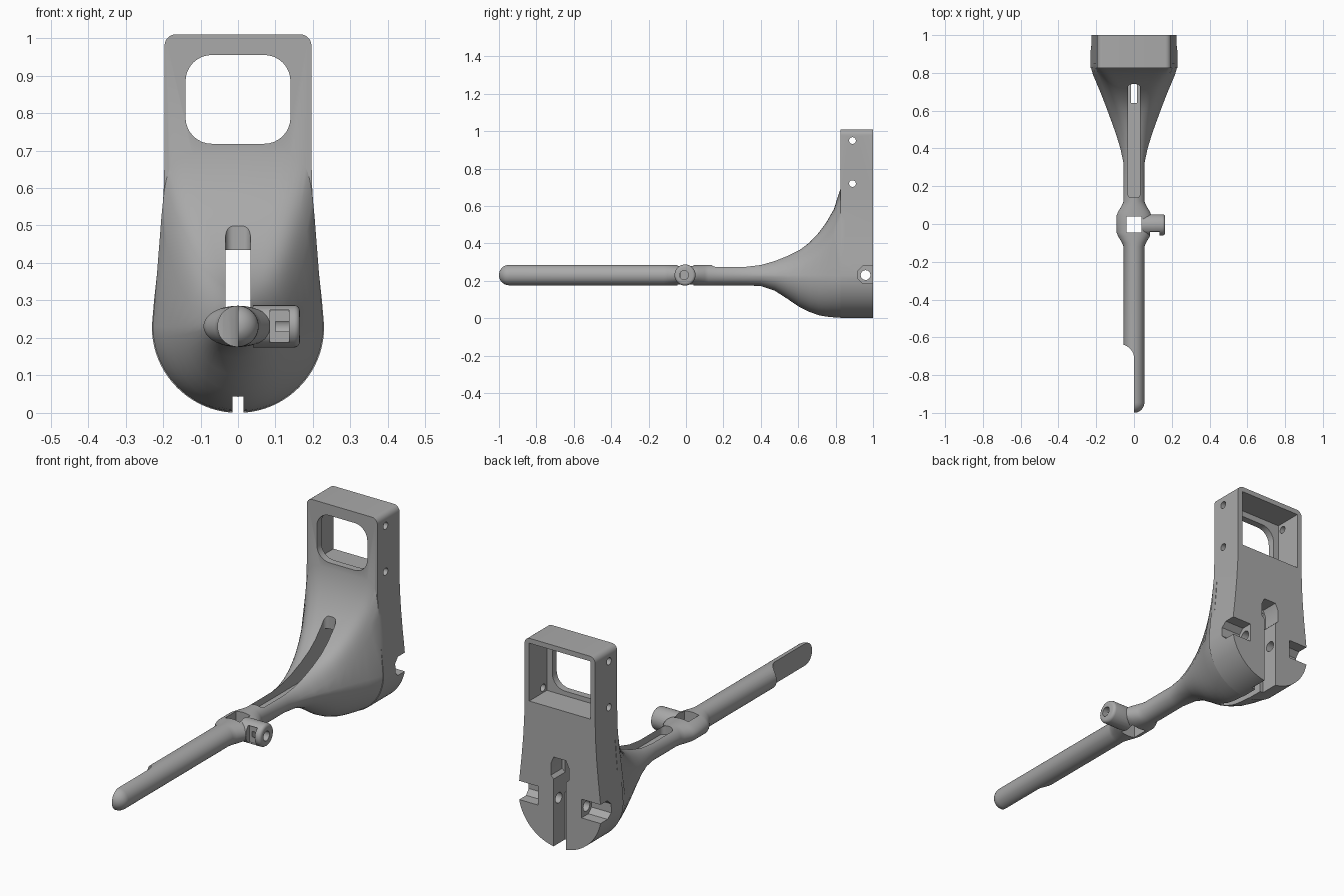
import bpy, bmesh, math
from mathutils import Vector

if "Cube" in bpy.data.objects:
    bpy.data.objects.remove(bpy.data.objects["Cube"], do_unlink=True)

grey = bpy.data.materials.new("plain grey")
grey.use_nodes = True
colour = (0.4, 0.4, 0.4, 1)
grey.diffuse_color = colour
grey.node_tree.nodes["Principled BSDF"].inputs["Base Color"].default_value = colour

AXIS_Z = 0.231   # height of the rod axis
ROD = 0.055      # rod radius


def finish(bm, name):
    bmesh.ops.recalc_face_normals(bm, faces=bm.faces[:])
    mesh = bpy.data.meshes.new(name)
    bm.to_mesh(mesh)
    bm.free()
    mesh.materials.append(grey)
    ob = bpy.data.objects.new(name, mesh)
    bpy.context.collection.objects.link(ob)
    return ob


def prism(name, points, axis, a, b, bevel=0):
    """Extrude a 2D outline along an axis from a to b, rounding the far rim."""
    place = {"x": lambda p, d: (d, p[0], p[1]),
             "y": lambda p, d: (p[0], d, p[1]),
             "z": lambda p, d: (p[0], p[1], d)}[axis]
    bm = bmesh.new()
    ends = [[bm.verts.new(place(p, d)) for p in points] for d in (a, b)]
    n = len(points)
    for ring in ends:
        bm.faces.new(ring)
    for i in range(n):
        j = (i + 1) % n
        bm.faces.new((ends[0][i], ends[0][j], ends[1][j], ends[1][i]))
    if bevel:
        rim = [e for e in bm.edges if all(v in ends[1] for v in e.verts)]
        bmesh.ops.bevel(bm, geom=rim, offset=bevel, segments=4, profile=0.5, affect="EDGES")
    return finish(bm, name)


def circle(u, v, r, n=32):
    return [(u + r * math.cos(math.tau * i / n), v + r * math.sin(math.tau * i / n)) for i in range(n)]


def round_rect(u0, u1, v0, v1, r, n=8):
    pts = []
    corners = [(u1 - r, v1 - r), (u0 + r, v1 - r), (u0 + r, v0 + r), (u1 - r, v0 + r)]
    for k, (u, v) in enumerate(corners):
        for i in range(n + 1):
            a = math.pi / 2 * (k + i / n)
            pts.append((u + r * math.cos(a), v + r * math.sin(a)))
    return pts


def rect(u0, u1, v0, v1):
    return [(u0, v0), (u1, v0), (u1, v1), (u0, v1)]


def mirrored(half):
    return half + [(-u, v) for u, v in reversed(half)]


def combine(target, other, operation):
    mod = target.modifiers.new("join", "BOOLEAN")
    mod.operation = operation
    mod.solver = "EXACT"
    mod.object = other
    bpy.context.view_layer.objects.active = target
    bpy.ops.object.modifier_apply(modifier=mod.name)
    bpy.data.objects.remove(other, do_unlink=True)


def section(y, w, t, top, bottom, n, count=48):
    """Half ellipse below the axis, soft trapezoid above it."""
    pts = []
    for i in range(count):
        a = math.tau * i / count
        c, s = math.cos(a), math.sin(a)
        if s > 1e-6:
            k = s ** (2 / n)
            x = math.copysign(abs(c) ** (2 / n), c) * (w + (t - w) * k)
            z = AXIS_Z + (top - AXIS_Z) * k
        else:
            x, z = w * c, AXIS_Z + (AXIS_Z - bottom) * s
        pts.append(Vector((x, y, z)))
    return pts


# Rod with domed tip, widened hub and flare into the plate
def round_station(y, w, r=ROD):
    return (y, w, w, AXIS_Z + r, AXIS_Z - r, 2)


stations = []
for i in range(1, 9):
    a = math.pi / 2 * i / 8
    r = ROD * math.sin(a)
    stations.append(round_station(-0.945 - ROD * math.cos(a), r, r))
for y, w in ((-0.12, ROD), (-0.1, 0.063), (-0.065, 0.084), (-0.045, 0.092),
             (0.045, 0.092), (0.065, 0.084), (0.1, 0.063), (0.12, ROD), (0.32, ROD)):
    stations.append(round_station(y, w))
stations += [
    (0.40, 0.072, 0.058, 0.292, 0.172, 2.3),
    (0.475, 0.095, 0.066, 0.31, 0.147, 2.8),
    (0.545, 0.12, 0.08, 0.335, 0.102, 3.5),
    (0.61, 0.144, 0.1, 0.367, 0.058, 4.5),
    (0.66, 0.163, 0.117, 0.405, 0.033, 5.5),
    (0.71, 0.183, 0.136, 0.458, 0.015, 6),
    (0.75, 0.2, 0.152, 0.512, 0.008, 7),
    (0.79, 0.217, 0.172, 0.582, 0.004, 8),
    (0.825, 0.227, 0.192, 0.69, 0.002, 9),
    (0.85, 0.227, 0.192, 0.69, 0.002, 9),
]
bm = bmesh.new()
rings = [[bm.verts.new(p) for p in section(*s)] for s in stations]
for r0, r1 in zip(rings, rings[1:]):
    for i in range(len(r0)):
        j = (i + 1) % len(r0)
        bm.faces.new((r0[i], r0[j], r1[j], r1[i]))
bm.faces.new(rings[0])
bm.faces.new(rings[-1])
body = finish(bm, "bracket_with_rod")

# Upright plate: round foot, gently narrowing sides, rounded top corners
half = [(0.23 * math.sin(math.pi / 2 * i / 20), 0.23 - 0.23 * math.cos(math.pi / 2 * i / 20))
        for i in range(1, 21)]
half += [(0.224, 0.3), (0.213, 0.4), (0.204, 0.5), (0.198, 0.6), (0.196, 0.68)]
half += [(0.166 + 0.03 * math.cos(a * math.pi / 12), 0.98 + 0.03 * math.sin(a * math.pi / 12))
         for a in range(7)]
combine(body, prism("plate", mirrored(half), "y", 0.825, 1.0), "UNION")

# Side arm on the hub
combine(body, prism("side_arm", circle(-0.005, AXIS_Z, 0.0565), "x", 0.0, 0.165, 0.015), "UNION")

# Openings
cutters = [
    # window and the open box behind it
    ("window", round_rect(-0.14, 0.14, 0.718, 0.955, 0.07), "y", 0.7, 1.1),
    ("box_cavity", rect(-0.17, 0.17, 0.695, 0.985), "y", 0.86, 1.1),
    # long groove on top and its tunnel through the plate
    ("top_groove", round_rect(-0.033, 0.033, 0.14, 0.74, 0.02), "z", 0.24, 0.65),
    ("tunnel", rect(-0.0331, 0.0331, 0.241, 0.435), "y", 0.7, 1.1),
    # thin slit through the foot and the keyed slot at the back
    ("foot_slit", rect(-0.015, 0.015, 0.64, 1.1), "z", -0.1, 0.3),
    ("back_slot", mirrored([(0.034, -0.1), (0.034, 0.34), (0.05, 0.355), (0.05, 0.415), (0.034, 0.45)]),
     "y", 0.91, 1.1),
    # cross pin hole and screw holes
    ("pin_hole", circle(0.96, AXIS_Z, 0.026), "x", -0.3, 0.3),
    ("upper_screw_hole", circle(0.89, 0.95, 0.018), "x", -0.3, 0.3),
    ("lower_screw_hole", circle(0.89, 0.72, 0.018), "x", -0.3, 0.3),
    # square hole in the hub, pocket and bore in the side arm
    ("hub_hole", rect(-0.04, 0.04, -0.045, 0.04), "z", 0.1, 0.4),
    ("arm_pocket", rect(0.086, 0.136, 0.188, 0.275), "y", -0.1, -0.03),
    ("arm_bore", circle(-0.01, AXIS_Z, 0.024), "x", 0.1, 0.2),
    # flat half at the end of the rod
    ("rod_flat", [(-0.1, -1.1), (0, -1.1), (0, -0.70), (-0.006, -0.68), (-0.02, -0.66),
                  (-0.04, -0.645), (-0.06, -0.638), (-0.1, -0.638)], "z", 0.1, 0.4),
]
# nut pockets on both sides
pocket = [(0.92, 0.21), (0.945, 0.186), (1.1, 0.186), (1.1, 0.28), (0.945, 0.28), (0.92, 0.255)]
for side in (1, -1):
    cutters.append(("nut_pocket", pocket, "x", side * 0.12, side * 0.3))

for cutter in cutters:
    combine(body, prism(*cutter), "DIFFERENCE")

# Smooth the round surfaces, keep the machined edges
bpy.ops.object.select_all(action="DESELECT")
body.select_set(True)
bpy.context.view_layer.objects.active = body
bpy.ops.object.shade_smooth_by_angle(angle=math.radians(30))
